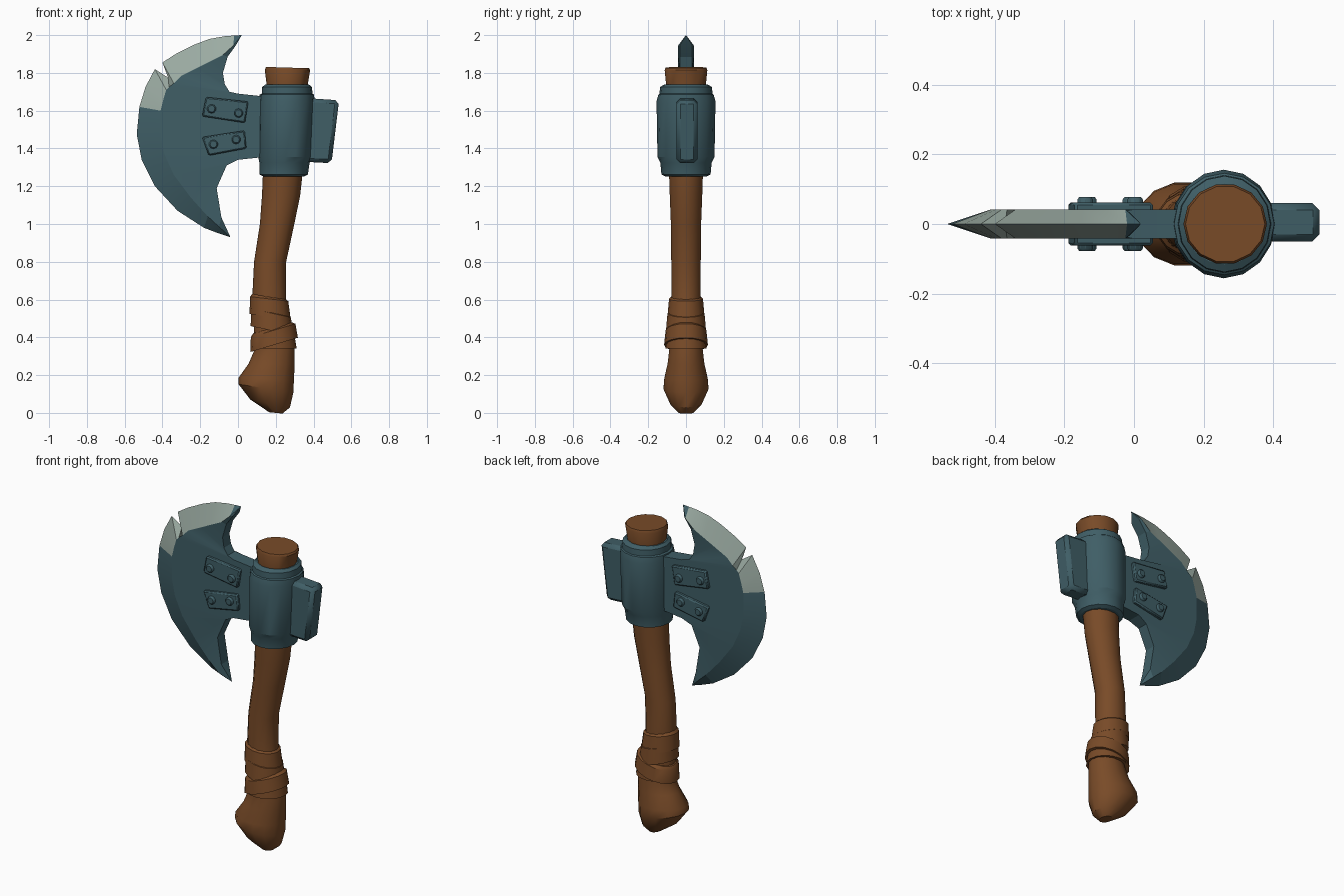
import bpy, bmesh, math


def material(name, rgb):
    m = bpy.data.materials.new(name)
    m.diffuse_color = (*rgb, 1)
    return m


WOOD = material("brown wood", (0.19, 0.07, 0.021))
STEEL = material("teal steel", (0.05, 0.112, 0.133))
EDGE = material("pale worn edge", (0.33, 0.41, 0.365))


def finish(name, bm, mats, angle=30, bevel=0):
    bmesh.ops.recalc_face_normals(bm, faces=bm.faces)
    me = bpy.data.meshes.new(name)
    bm.to_mesh(me)
    bm.free()
    for m in mats:
        me.materials.append(m)
    ob = bpy.data.objects.new(name, me)
    bpy.context.collection.objects.link(ob)
    if bevel:
        mod = ob.modifiers.new("bevel", 'BEVEL')
        mod.width, mod.segments = bevel, 1
    bpy.ops.object.select_all(action='DESELECT')
    ob.select_set(True)
    bpy.context.view_layer.objects.active = ob
    bpy.ops.object.shade_smooth_by_angle(angle=math.radians(angle))
    return ob


def loft(name, rows, mat, sides=14, angle=35):
    """Stack of elliptical rings: (centre x, z, radius x, radius y, slope)."""
    bm = bmesh.new()
    rings = []
    for cx, z, rx, ry, slope in rows:
        ring = []
        for i in range(sides):
            a = 2 * math.pi * i / sides
            dx = rx * math.cos(a)
            ring.append(bm.verts.new((cx + dx, ry * math.sin(a), z + slope * dx)))
        rings.append(ring)
    for a, b in zip(rings, rings[1:]):
        for i in range(sides):
            j = (i + 1) % sides
            bm.faces.new((a[i], a[j], b[j], b[i]))
    bm.faces.new(rings[0])
    bm.faces.new(rings[-1])
    return finish(name, bm, [mat], angle)


def prism(name, outline, half, mat, bevel, y=0.0):
    """Front-view outline extruded through y, both sides at once."""
    bm = bmesh.new()
    f = bm.faces.new([bm.verts.new((x, y - half, z)) for x, z in outline])
    r = bmesh.ops.extrude_face_region(bm, geom=[f])
    for v in r["geom"]:
        if isinstance(v, bmesh.types.BMVert):
            v.co.y = y + half
    return finish(name, bm, [mat], 25, bevel)


# Curved wooden handle with swollen pommel
loft("handle", [
    (0.20, 0.0, 0.035, 0.04, -0.1), (0.17, 0.05, 0.105, 0.085, -0.2),
    (0.148, 0.13, 0.145, 0.122, -0.15), (0.150, 0.18, 0.146, 0.118, -0.05),
    (0.178, 0.26, 0.122, 0.10, 0), (0.195, 0.34, 0.105, 0.09, 0),
    (0.165, 0.60, 0.09, 0.08, 0), (0.170, 0.80, 0.085, 0.08, 0),
    (0.207, 1.0, 0.091, 0.082, 0), (0.228, 1.15, 0.101, 0.088, 0),
    (0.237, 1.27, 0.105, 0.092, 0), (0.26, 1.72, 0.106, 0.106, 0),
    (0.262, 1.815, 0.12, 0.116, 0), (0.262, 1.828, 0.114, 0.11, -0.03)], WOOD)


# Overlapping leather wraps around the grip
def wrap(name, cx, z, h, rx, ry, slope):
    loft(name, [(cx + 0.005, z - h, rx - 0.02, ry - 0.02, slope),
                (cx + 0.005, z - h, rx, ry, slope),
                (cx, z + h * 0.7, rx - 0.008, ry - 0.008, slope),
                (cx - 0.005, z + h, rx - 0.025, ry - 0.025, slope)], WOOD, 16)


wrap("wrap_bottom", 0.188, 0.385, 0.045, 0.118, 0.108, 0.0)
wrap("wrap_diagonal", 0.186, 0.405, 0.045, 0.126, 0.116, 0.3)
wrap("wrap_middle", 0.175, 0.49, 0.055, 0.113, 0.106, -0.22)
wrap("wrap_upper", 0.165, 0.565, 0.055, 0.109, 0.098, -0.12)

# Steel collar around the handle
loft("collar", [
    (0.242, 1.252, 0.108, 0.11, 0), (0.242, 1.262, 0.128, 0.13, 0),
    (0.246, 1.325, 0.133, 0.136, 0), (0.25, 1.355, 0.143, 0.151, 0),
    (0.258, 1.65, 0.147, 0.156, 0), (0.259, 1.685, 0.144, 0.146, 0),
    (0.26, 1.69, 0.134, 0.14, 0), (0.26, 1.725, 0.132, 0.138, 0),
    (0.26, 1.738, 0.116, 0.116, 0)], STEEL, 16, 25)

# Hammer block behind the collar
prism("back_block", [(0.34, 1.33), (0.495, 1.322), (0.535, 1.655), (0.34, 1.668)],
      0.055, STEEL, 0.02, 0.005)

# Blade: columns of (cutting edge, bevel ridge, inner outline), mirrored in y
TOP, BOTTOM = (0.02, 2.0), (-0.04, 0.93)
columns = [
    (TOP, TOP, TOP),
    ((-0.02, 1.998), (-0.025, 1.945), (-0.012, 1.945)),
    ((-0.07, 1.994), (-0.08, 1.895), (-0.055, 1.885)),
    ((-0.15, 1.98), (-0.15, 1.86), (-0.08, 1.80)),
    ((-0.23, 1.95), (-0.22, 1.825), (-0.07, 1.74)),
    ((-0.33, 1.90), (-0.30, 1.785), (-0.045, 1.70)),
    ((-0.40, 1.855), (-0.34, 1.745), (0.0, 1.69)),
    ((-0.37, 1.775), (-0.365, 1.725), (0.14, 1.675)),
    ((-0.44, 1.82), (-0.38, 1.71), (0.14, 1.63)),
    ((-0.49, 1.725), (-0.395, 1.66), (0.14, 1.58)),
    ((-0.522, 1.62), (-0.41, 1.60), (0.14, 1.52)),
    ((-0.536, 1.475), (-0.41, 1.47), (0.14, 1.45)),
    ((-0.51, 1.34), (-0.39, 1.37), (0.14, 1.355)),
    ((-0.44, 1.20), (-0.34, 1.26), (0.0, 1.34)),
    ((-0.32, 1.07), (-0.25, 1.14), (-0.06, 1.31)),
    ((-0.18, 0.98), (-0.16, 1.04), (-0.113, 1.19)),
    ((-0.11, 0.953), (-0.10, 0.985), (-0.088, 1.035)),
    (BOTTOM, BOTTOM, BOTTOM)]
bm = bmesh.new()
cache = {}


def vert(col, row, side):
    x, z = columns[col][row]
    tip = col in (0, len(columns) - 1)
    y = 0 if tip or row == 0 else (0.042 if row == 1 or x > -0.02 and z < 1.8 else 0.033)
    key = (x, y * side, z)
    if key not in cache:
        cache[key] = bm.verts.new(key)
    return cache[key]


def face(vs, mat=0):
    vs = list(dict.fromkeys(vs))
    if len(vs) > 2:
        bm.faces.new(vs).material_index = mat


for c in range(len(columns) - 1):
    for s in (-1, 1):
        for r in (0, 1):
            worn = r == 0 and 1 <= c <= 9  # bare metal on the upper cutting edge
            face([vert(c, r, s), vert(c + 1, r, s), vert(c + 1, r + 1, s), vert(c, r + 1, s)],
                 int(worn))
    face([vert(c, 2, -1), vert(c + 1, 2, -1), vert(c + 1, 2, 1), vert(c, 2, 1)])
finish("blade", bm, [STEEL, EDGE], 14)

# Riveted plates, running through the blade so they show on both sides
prism("upper_plate", [(-0.17, 1.672), (0.055, 1.648), (0.037, 1.535), (-0.19, 1.57)],
      0.062, STEEL, 0.007)
prism("lower_plate", [(-0.19, 1.46), (0.035, 1.495), (0.045, 1.40), (-0.155, 1.362)],
      0.062, STEEL, 0.007)
for i, (x, z) in enumerate([(-0.14, 1.61), (0.003, 1.587), (-0.13, 1.422), (-0.01, 1.447)]):
    ring = [(x + 0.025 * math.cos(k * math.pi / 5), z + 0.025 * math.sin(k * math.pi / 5))
            for k in range(10)]
    prism("rivet_%d" % (i + 1), ring, 0.077, STEEL, 0.007)
